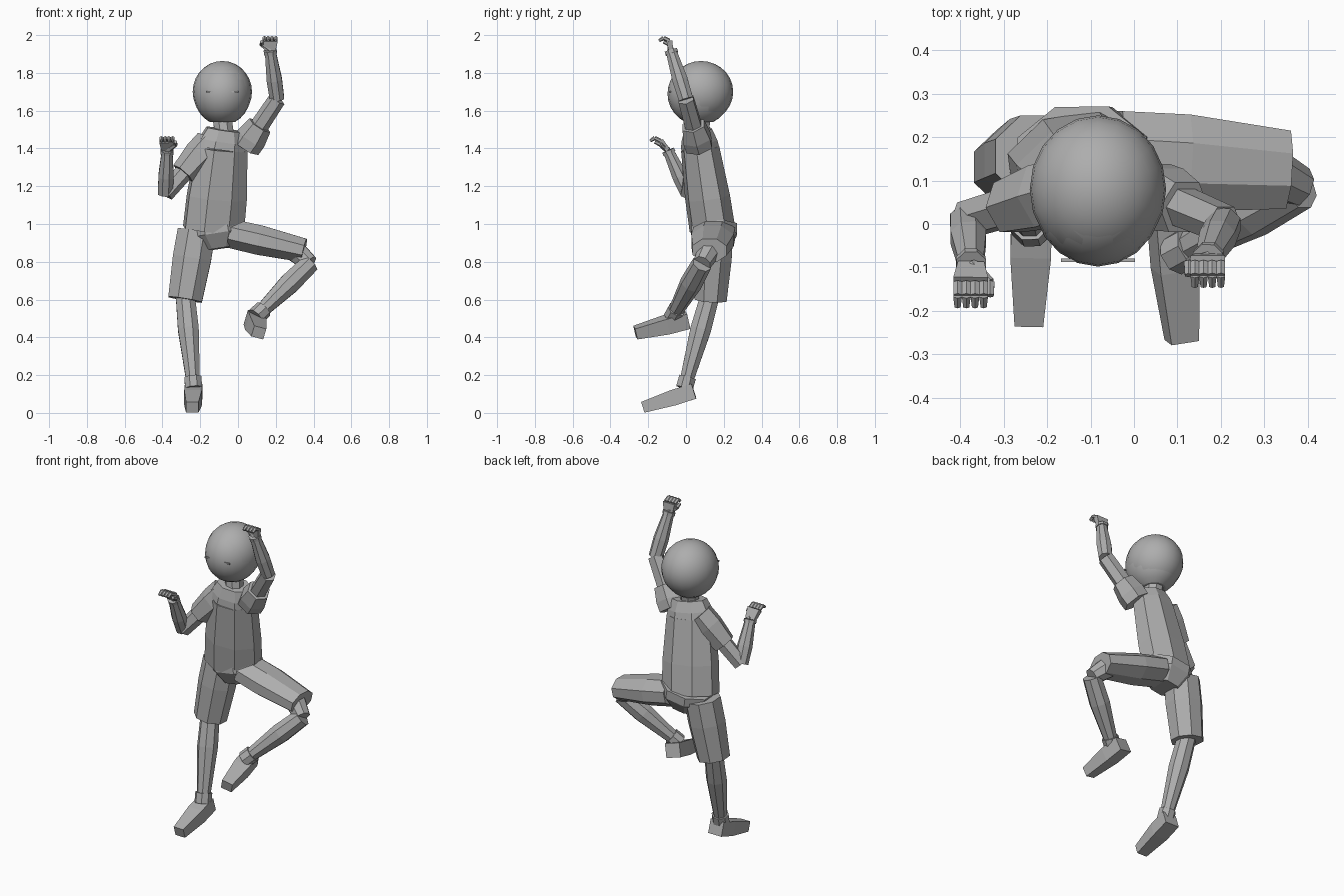
import bpy, bmesh
from math import cos, sin, pi, radians
from mathutils import Vector

if "Cube" in bpy.data.objects:
    bpy.data.objects.remove(bpy.data.objects["Cube"])

grey = bpy.data.materials.new("plain grey")
grey.use_nodes = True
grey.diffuse_color = [0.42] * 3 + [1]
grey.node_tree.nodes["Principled BSDF"].inputs["Base Color"].default_value = grey.diffuse_color

X, Y, Z = Vector((1, 0, 0)), Vector((0, 1, 0)), Vector((0, 0, 1))


def point(x, y, z):
    return Vector((x, y, z))


def finish(name, bm):
    bmesh.ops.recalc_face_normals(bm, faces=bm.faces)
    mesh = bpy.data.meshes.new(name)
    bm.to_mesh(mesh)
    bm.free()
    mesh.materials.append(grey)
    obj = bpy.data.objects.new(name, mesh)
    bpy.context.collection.objects.link(obj)
    return obj


def tube(name, start, end, start_width, end_width, swell=0, flat=1, sides=8, ref=X):
    """Faceted limb segment with a fuller middle; flat scales its depth against its width."""
    bm = bmesh.new()
    axis = (end - start).normalized()
    side = (ref - axis * ref.dot(axis)).normalized()
    depth = axis.cross(side) * flat
    rings = []
    for along, fullness in ((0, 1), (0.4, 1 + swell), (1, 1)):
        width = (start_width + (end_width - start_width) * along) * fullness / cos(pi / sides)
        centre = start.lerp(end, along)
        angles = [pi * (2 * k + 1) / sides for k in range(sides)]
        rings.append([bm.verts.new(centre + (side * cos(a) + depth * sin(a)) * width)
                      for a in angles])
    for low, high in zip(rings, rings[1:]):
        for k in range(sides):
            bm.faces.new((low[k - 1], low[k], high[k], high[k - 1]))
    bm.faces.new(rings[0])
    bm.faces.new(rings[-1])
    return finish(name, bm)


def cut_ball(name, centre, radii, floor):
    """Ellipsoid with everything below the floor height cut away and capped."""
    bm = bmesh.new()
    bmesh.ops.create_uvsphere(bm, u_segments=20, v_segments=14, radius=1)
    for vert in bm.verts:
        vert.co = centre + vert.co * radii
    cut = bmesh.ops.bisect_plane(bm, geom=bm.verts[:] + bm.edges[:] + bm.faces[:],
                                 plane_co=Z * floor, plane_no=-Z, clear_outer=True)
    rim = [item for item in cut["geom_cut"] if isinstance(item, bmesh.types.BMEdge)]
    bmesh.ops.holes_fill(bm, edges=rim)
    obj = finish(name, bm)
    bpy.ops.object.select_all(action="DESELECT")
    obj.select_set(True)
    bpy.context.view_layer.objects.active = obj
    bpy.ops.object.shade_smooth_by_angle(angle=radians(30))


def hand(name, wrist, knuckle, thumb_side):
    """Palm, four curled fingers and a thumb on the given side."""
    tube(name + "_palm", wrist, knuckle, 0.03, 0.04, flat=0.4, sides=4)
    bend = point(0, -0.03, 0.015)
    curl = point(0, -0.025, -0.015)
    for finger in range(4):
        base = knuckle + X * (finger - 1.5) * 0.02
        label = f"{name}_finger_{finger + 1}"
        tube(label + "_base", base, base + bend, 0.01, 0.01, sides=6)
        tube(label + "_tip", base + bend, base + bend + curl, 0.01, 0.007, sides=6)
    thumb = knuckle + X * thumb_side * 0.045 - Z * 0.02
    tube(name + "_thumb_base", wrist, thumb, 0.015, 0.01, sides=6)
    tube(name + "_thumb_tip", thumb, thumb + bend, 0.01, 0.008, sides=6)


def arm(side, shoulder, elbow, wrist, knuckle, sleeve_reach, thumb_side):
    """Short sleeve, bare arm, wrist band and hand."""
    hem = shoulder.lerp(elbow, sleeve_reach)
    tube(side + "_sleeve", shoulder, hem, 0.07, 0.058, swell=0.1, sides=6, ref=Y)
    tube(side + "_upper_arm", shoulder, elbow, 0.045, 0.04, sides=6, ref=Y)
    tube(side + "_forearm", elbow, wrist, 0.038, 0.028, swell=0.2)
    tube(side + "_wrist_band", elbow.lerp(wrist, 0.93), wrist, 0.034, 0.034)
    hand(side + "_hand", wrist, knuckle, thumb_side)


def lower_leg(side, knee, ankle, heel, toe, knee_ref, shoe_ref):
    """Calf, shoe collar and wedge shoe."""
    tube(side + "_lower_leg", knee, ankle, 0.05, 0.035, swell=0.25, ref=knee_ref)
    shaft = (knee - ankle).normalized() * 0.03
    tube(side + "_shoe_collar", ankle - shaft, ankle + shaft, 0.045, 0.045)
    tube(side + "_shoe", heel, toe, 0.046, 0.033, swell=0.15, flat=0.9, sides=4, ref=shoe_ref)


# Head
skull = point(-0.083, 0.08, 1.7)
cut_ball("hair", skull, point(0.157, 0.17, 0.163), 1.575)
cut_ball("face", skull - (Y + Z) * 0.01, point(0.152, 0.168, 0.167), 1.54)
for side, offset in (("right", -0.065), ("left", 0.065)):
    eye = skull + X * offset - Y * 0.163
    tube(side + "_eye", eye - X * 0.02, eye + X * 0.02, 0.004, 0.004, sides=4, ref=Y)

# Trunk, turned slightly to its left
turned = X + Y * 0.14
waist = point(-0.13, 0.14, 0.97)
chest = point(-0.085, 0.075, 1.4)
collar = point(-0.07, 0.065, 1.5)
tube("shirt", waist, chest, 0.157, 0.132, swell=0.05, flat=0.72, ref=turned)
tube("shirt_yoke", chest, collar, 0.132, 0.095, swell=0.05, flat=0.72, ref=turned)
tube("neck", collar - Z * 0.05, skull - Z * 0.14, 0.05, 0.05)
tube("pelvis", point(-0.12, 0.15, 1), point(-0.1, 0.145, 0.87), 0.15, 0.09, swell=0.2, flat=0.8)

# Arms: right one bent, left one reaching up
arm("right", point(-0.15, 0.08, 1.43), point(-0.385, 0.01, 1.16),
    point(-0.375, -0.095, 1.39), point(-0.376, -0.135, 1.44), 0.6, 1)
arm("left", point(0.04, 0.07, 1.41), point(0.207, 0, 1.66),
    point(0.17, -0.08, 1.92), point(0.17, -0.088, 1.97), 0.45, -1)

# Right leg, standing
right_knee = point(-0.28, 0.13, 0.6)
tube("right_shorts_leg", point(-0.22, 0.155, 0.96), right_knee, 0.1, 0.09, swell=0.06, flat=0.95)
lower_leg("right", right_knee + Z * 0.03, point(-0.237, 0, 0.16),
          point(-0.235, 0.042, 0.115), point(-0.242, -0.228, 0.03), X, X)

# Left leg, thigh lifted to the side with the knee bent
left_hem = point(0.35, 0.125, 0.86)
left_knee = point(0.38, 0.085, 0.79)
tube("left_shorts_leg", point(-0.04, 0.15, 0.95), left_hem, 0.11, 0.09, swell=0.1, flat=0.7, ref=Y)
tube("left_knee", left_hem - X * 0.05, left_knee, 0.058, 0.045, ref=Y)
lower_leg("left", left_knee, point(0.115, -0.06, 0.53),
          point(0.085, 0.008, 0.495), point(0.11, -0.268, 0.425), Y, X - Z * 0.3)
